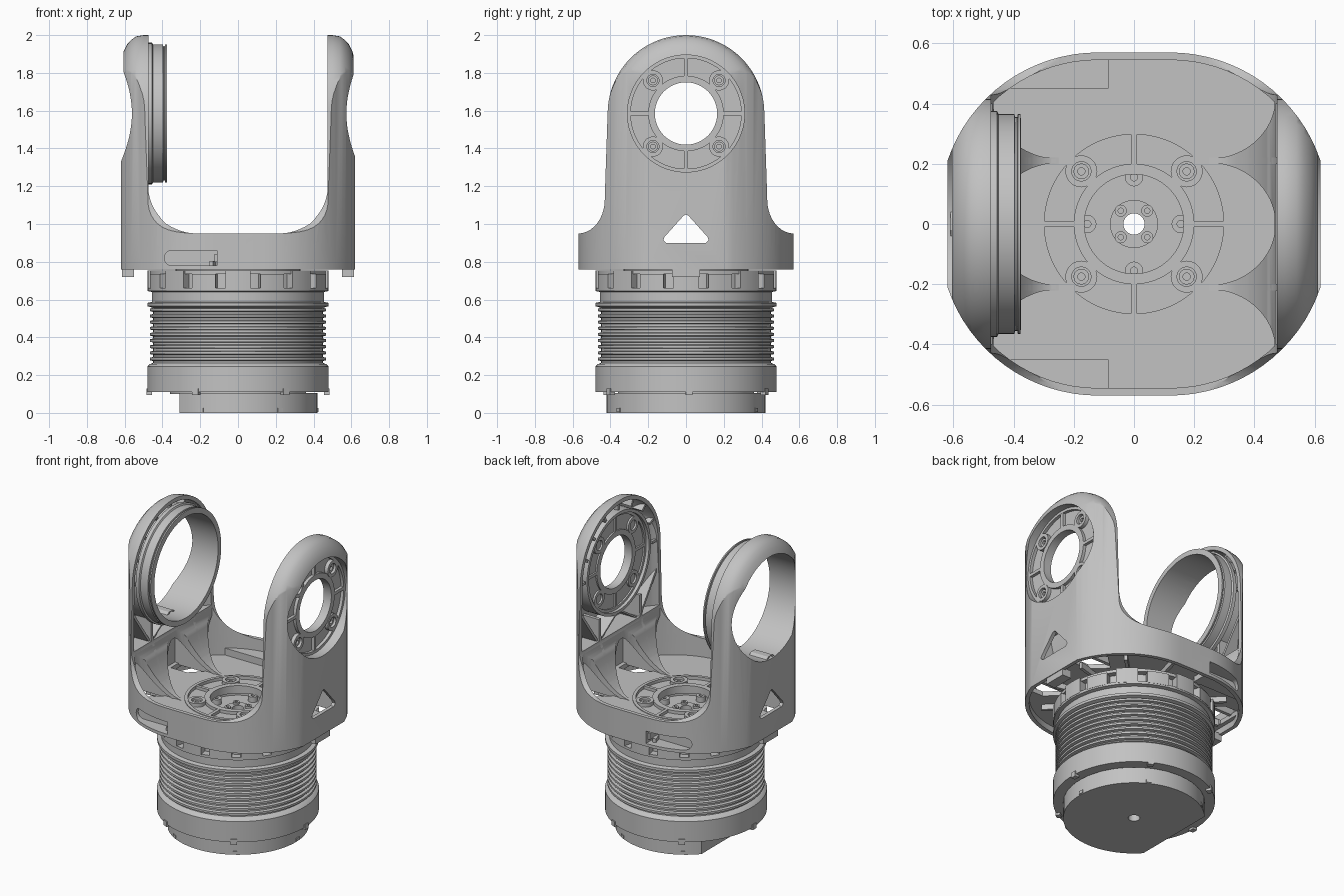
import bpy, bmesh
from math import sin, cos, pi, radians
from mathutils import Matrix

cube = bpy.data.objects.get("Cube")
if cube:
    bpy.data.objects.remove(cube, do_unlink=True)

metal = bpy.data.materials.new("satin grey")
metal.use_nodes = True
GREY = (0.54, 0.54, 0.54, 1)
metal.diffuse_color = GREY
metal.node_tree.nodes["Principled BSDF"].inputs["Base Color"].default_value = GREY

AXIS_Z = 1.585          # height of the cross bore
WALL = 0.025
ALONG_X = Matrix.Translation((0, 0, AXIS_Z)) @ Matrix.Rotation(pi / 2, 4, 'Y')


def make(name, bm, matrix=Matrix()):
    bmesh.ops.transform(bm, matrix=matrix, verts=bm.verts)
    bmesh.ops.recalc_face_normals(bm, faces=bm.faces)
    mesh = bpy.data.meshes.new(name)
    bm.to_mesh(mesh)
    bm.free()
    mesh.materials.append(metal)
    ob = bpy.data.objects.new(name, mesh)
    bpy.context.collection.objects.link(ob)
    return ob


def prism(name, pts, axis, lo, hi, matrix=Matrix()):
    place = {'x': lambda a, b, h: (h, a, b), 'y': lambda a, b, h: (a, h, b),
             'z': lambda a, b, h: (a, b, h)}[axis]
    bm = bmesh.new()
    rings = [[bm.verts.new(place(a, b, h)) for a, b in pts] for h in (lo, hi)]
    bm.faces.new(rings[0])
    bm.faces.new(rings[1])
    for i in range(len(pts)):
        j = (i + 1) % len(pts)
        bm.faces.new((rings[0][i], rings[0][j], rings[1][j], rings[1][i]))
    return make(name, bm, matrix)


def box(name, x, y, z, matrix=Matrix()):
    return prism(name, [(x[0], y[0]), (x[1], y[0]), (x[1], y[1]), (x[0], y[1])], 'z', *z, matrix)


def lathe(name, profile, matrix=Matrix(), segs=72):
    """Spin a closed (radius, height) outline about the local z axis."""
    bm = bmesh.new()
    rings = [[bm.verts.new((r * cos(2 * pi * k / segs), r * sin(2 * pi * k / segs), z))
              for r, z in profile] for k in range(segs)]
    for k in range(segs):
        a, b = rings[k], rings[(k + 1) % segs]
        for i in range(len(profile)):
            j = (i + 1) % len(profile)
            if profile[i][0] or profile[j][0]:
                bm.faces.new((a[i], a[j], b[j], b[i]))
    bmesh.ops.remove_doubles(bm, verts=bm.verts, dist=1e-6)
    return make(name, bm, matrix)


def tube(name, r0, r1, lo, hi, matrix=Matrix(), segs=72):
    return lathe(name, [(r0, lo), (r1, lo), (r1, hi), (r0, hi)], matrix, segs)


def boolean(ob, tool, op='DIFFERENCE'):
    mod = ob.modifiers.new("cut", 'BOOLEAN')
    mod.operation, mod.object, mod.solver = op, tool, 'EXACT'
    with bpy.context.temp_override(object=ob, active_object=ob):
        bpy.ops.object.modifier_apply(modifier=mod.name)
    bpy.data.objects.remove(tool, do_unlink=True)
    return ob


def arc(cx, cy, rx, ry, a0, a1, n):
    return [(cx + rx * cos(radians(a0 + (a1 - a0) * i / n)),
             cy + ry * sin(radians(a0 + (a1 - a0) * i / n))) for i in range(n + 1)]


def mirrored(pts):
    return pts + [(-a, b) for a, b in reversed(pts)]


# ---- yoke outline helpers
def plan(t):
    quarter = arc(0.12, 0.043, 0.527 - t, 0.527 - t, 18.5, 90, 16)
    half = [(x, -y) for x, y in reversed(quarter)] + quarter
    return half + [(-x, -y) for x, y in half]


def hull(name, t, bottom, open_u=True):
    ob = prism(name, plan(t), 'z', bottom, 2.1)
    flare = [(a + 2 * t, b) for a, b in arc(0.57, 1.13, 0.14, 0.18, 270, 180, 10)]
    side = [(0.7, 0.6), (0.7, 0.95)] + flare + [(0.43 - t, 1.14), (0.415 - t, AXIS_Z), (0.415 - t, 2.2)]
    boolean(ob, prism("side", mirrored(side), 'x', -1, 1), 'INTERSECT')
    # rounded heads of both arms
    edge = [(0, 0.63), (0.2, 0.625), (0.3, 0.614), (0.33, 0.605), (0.365, 0.588),
            (0.39, 0.565), (0.408, 0.54), (0.415, 0.5)]
    edge = [(max(r - t, 0), x - t) for r, x in edge]
    corner = box("corner", (-1, 1), (-1, 1), (AXIS_Z, 2.3))
    boolean(corner, lathe("dome", edge + [(r, -x) for r, x in reversed(edge)], ALONG_X))
    boolean(ob, corner)
    if open_u:
        gap = arc(0.22, 1.2, 0.255, 0.25, -90, 0, 14) + [(0.475, 2.3)]
        boolean(ob, prism("u_cut", mirrored(gap), 'y', -1, 1))
    return ob


def trim(ob, t=0.01):
    return boolean(ob, hull("trim", t, 0.765), 'INTERSECT')


def bolt_face(name, matrix, bore, outer, depth):
    """Recessed ring with rims, spokes and four screw bosses; its top is at local z = 0."""
    tube(name + "_plate", bore, outer, -depth, -0.02, matrix)
    tube(name + "_bore_rim", bore, bore + 0.035, -depth - 0.01, 0, matrix)
    tube(name + "_outer_rim", outer - 0.012, outer + 0.008, -depth - 0.01, 0, matrix)
    for k in range(4):
        turn = matrix @ Matrix.Rotation(k * pi / 2, 4, 'Z')
        box(name + "_spoke", (bore + 0.02, outer - 0.005), (-0.01, 0.01), (-depth - 0.01, -0.001), turn)
        spot = turn @ Matrix.Translation((0.175, 0.175, 0))
        tube(name + "_boss", 0.032, 0.053, -depth - 0.012, 0.004, spot, 28)
        tube(name + "_screw", 0.012, 0.026, -depth, -0.008, spot, 20)


# ---- yoke shell: hollow arms over a floor with an open underside
yoke = hull("yoke_shell", 0, 0.76)
boolean(yoke, hull("cavity", WALL, 0.83, False))
boolean(yoke, prism("underside", plan(WALL), 'z', 0.7, 0.80))
boolean(yoke, lathe("floor_hole", [(0, 0.7), (0.312, 0.7), (0.312, 0.9), (0, 0.9)]))
window = [(-0.12, 0.915), (-0.105, 0.9), (0.105, 0.9), (0.12, 0.915), (0.115, 0.93),
          (0.012, 1.045), (0, 1.05), (-0.012, 1.045), (-0.115, 0.93)]
boolean(yoke, prism("window", window, 'x', -1, 1))
for r, lo, hi in ((0.31, 0.45, 0.8), (0.33, -0.8, -0.45)):
    boolean(yoke, lathe("hole", [(0, lo), (r, lo), (r, hi), (0, hi)], ALONG_X))

# ---- side slots with closed pockets, and foot tabs
slot = arc(-0.35, 0.82, 0.04, 0.04, 90, 270, 10) + [(-0.11, 0.78), (-0.11, 0.86)]
for s in (-1, 1):
    pocket = trim(box("slot_pocket", (-0.41, -0.085), sorted((s * 0.45, s * 0.7)), (0.7, 0.875)), 0.004)
    for part in (yoke, pocket):
        boolean(part, prism("slot", slot, 'y', *sorted((s * 0.475, s * 0.7))))
    box("slot_stop", (-0.125, -0.108), sorted((s * 0.47, s * 0.55)), (0.80, 0.84))
    box("foot_tab", sorted((s * 0.55, s * 0.615)), (-0.075, 0.075), (0.72, 0.77))

# ---- ribs and curved webs inside each arm
curve = arc(0.25, 1.3, 0.22, 0.47, -90, 0, 12)
sheet = curve + [(x + 0.02, z - 0.012) for x, z in reversed(curve)]
for s, side in ((1, "left"), (-1, "right")):
    for y in (-0.21, 0.21):
        rib = prism(side + "_arm_rib", [(s * x, z) for x, z in curve + [(0.64, 1.3), (0.64, 0.82), (0.25, 0.82)]],
                    'y', y - 0.011, y + 0.011)
        trim(rib)
        # hollow below each curved web
        hollow = [(s * 0.36, y), (s * 0.455, y - 0.09), (s * 0.57, y - 0.09), (s * 0.57, y + 0.09), (s * 0.455, y + 0.09)]
        boolean(yoke, prism("hollow", hollow, 'z', 0.78, 0.85))
        # diagonal braces up to the bearing seat
        for dy, top in ((-0.2, 1.27 if y > 0 else 1.42), (0.2, 1.42 if y > 0 else 1.27)):
            brace = prism(side + "_arm_brace", [(y - 0.01, 1.14), (y + 0.01, 1.14), (y + dy + 0.01, top),
                                                (y + dy - 0.01, top)], 'x', *sorted((s * 0.485, s * 0.64)))
            trim(brace)
    web = prism(side + "_arm_web", [(s * x, z) for x, z in sheet], 'y', -0.5, 0.5)
    for y in (-0.42, 0, 0.42):
        boolean(web, prism("scallop", arc(s * 0.25, y, 0.22, 0.203, 0, 354, 59), 'z', 0.5, 1.6))
    boolean(web, box("web_top", (-1, 1), (-1, 1), (1.16, 1.6)))
    trim(web)
    trim(box(side + "_arm_shelf", sorted((s * 0.46, s * 0.64)), (-0.45, 0.45), (1.14, 1.16)))
    # spokes from the bearing seat to the arm edge
    for k in range(9):
        turn = ALONG_X @ Matrix.Rotation(radians(90 + k * 22.5), 4, 'Z')
        trim(box(side + "_head_spoke", (0.345, 0.45), (-0.008, 0.008), sorted((s * 0.485, s * 0.64)), turn))

# ---- bearing seats of the arms
trim(tube("left_bearing_seat", 0.31, 0.33, 0.485, 0.7, ALONG_X), 0.001)
bolt_face("left_bolt_face", ALONG_X @ Matrix.Translation((0, 0, 0.56)), 0.165, 0.305, 0.045)
trim(tube("right_bearing_seat", 0.33, 0.36, -0.7, -0.478, ALONG_X), 0.001)
lathe("right_bearing_ring", [(0.33, -0.49), (0.375, -0.478), (0.375, -0.455), (0.365, -0.45), (0.365, -0.397),
                             (0.355, -0.395), (0.355, -0.388), (0.365, -0.386), (0.365, -0.377), (0.33, -0.375)],
      ALONG_X)

# ---- floor flange, hub and underside ribs
bolt_face("floor_bolt_face", Matrix.Translation((0, 0, 0.834)), 0.165, 0.31, 0.04)
tube("floor_hub", 0.20, 0.33, 0.74, 0.80)
for k in range(12):
    turn = Matrix.Rotation(radians(15 + k * 30), 4, 'Z')
    box("underside_rib", (0.32, 0.55), (-0.01, 0.01), (0.765, 0.805), turn)

# ---- motor housing with ring fins
fins = []
for i in range(9):
    z = 0.265 + i * 0.0325
    fins += [(0.45, z), (0.45, z + 0.01), (0.467, z + 0.014), (0.467, z + 0.027), (0.45, z + 0.031)]
lathe("motor_housing", [(0.035, 0.10), (0.36, 0.10), (0.36, 0.11), (0.48, 0.11), (0.48, 0.245), (0.467, 0.258)]
      + fins + [(0.48, 0.565), (0.48, 0.582), (0.455, 0.588), (0.455, 0.64), (0.478, 0.645), (0.478, 0.662),
                (0.43, 0.662), (0.43, 0.755), (0.035, 0.755)], segs=96)
tooth = arc(0, 0, 0.48, 0.48, -8, 8, 5) + arc(0, 0, 0.42, 0.42, 8, -8, 5)
for k in range(16):
    turn = Matrix.Rotation(k * pi / 8, 4, 'Z')
    prism("crown_tooth", tooth, 'z', 0.655, 0.735 if k % 2 else 0.755, turn)
tube("crown_cap", 0.42, 0.468, 0.735, 0.755)

# ---- motor foot with one flat side
foot = tube("motor_foot", 0.035, 0.42, 0, 0.105)
boolean(foot, box("flat", (-1, -0.31), (-1, 1), (-0.1, 0.1045)))

# ---- small locating lugs and centre screws
for k in range(6):
    turn = Matrix.Rotation(radians(k * 60 + 2), 4, 'Z')
    box("housing_lug", (0.455, 0.485), (-0.018, 0.018), (0.095, 0.13), turn)
    if k != 3:
        box("foot_lug", (0.40, 0.425), (-0.015, 0.015), (0.005, 0.025), turn)
tube("centre_disc", 0.035, 0.08, 0.75, 0.765)
for k in range(4):
    turn = Matrix.Rotation(k * pi / 2, 4, 'Z')
    tube("centre_screw", 0.009, 0.02, 0.75, 0.778, turn @ Matrix.Translation((0.044, 0.044, 0)), 20)
    tube("locating_pin", 0.012, 0.03, 0.75, 0.79, turn @ Matrix.Translation((0.155, 0, 0)), 20)

# ---- smooth curved faces, keep edges crisp
for ob in bpy.data.objects:
    ob.select_set(ob.type == 'MESH')
bpy.context.view_layer.objects.active = yoke
bpy.ops.object.shade_smooth_by_angle(angle=radians(28))
